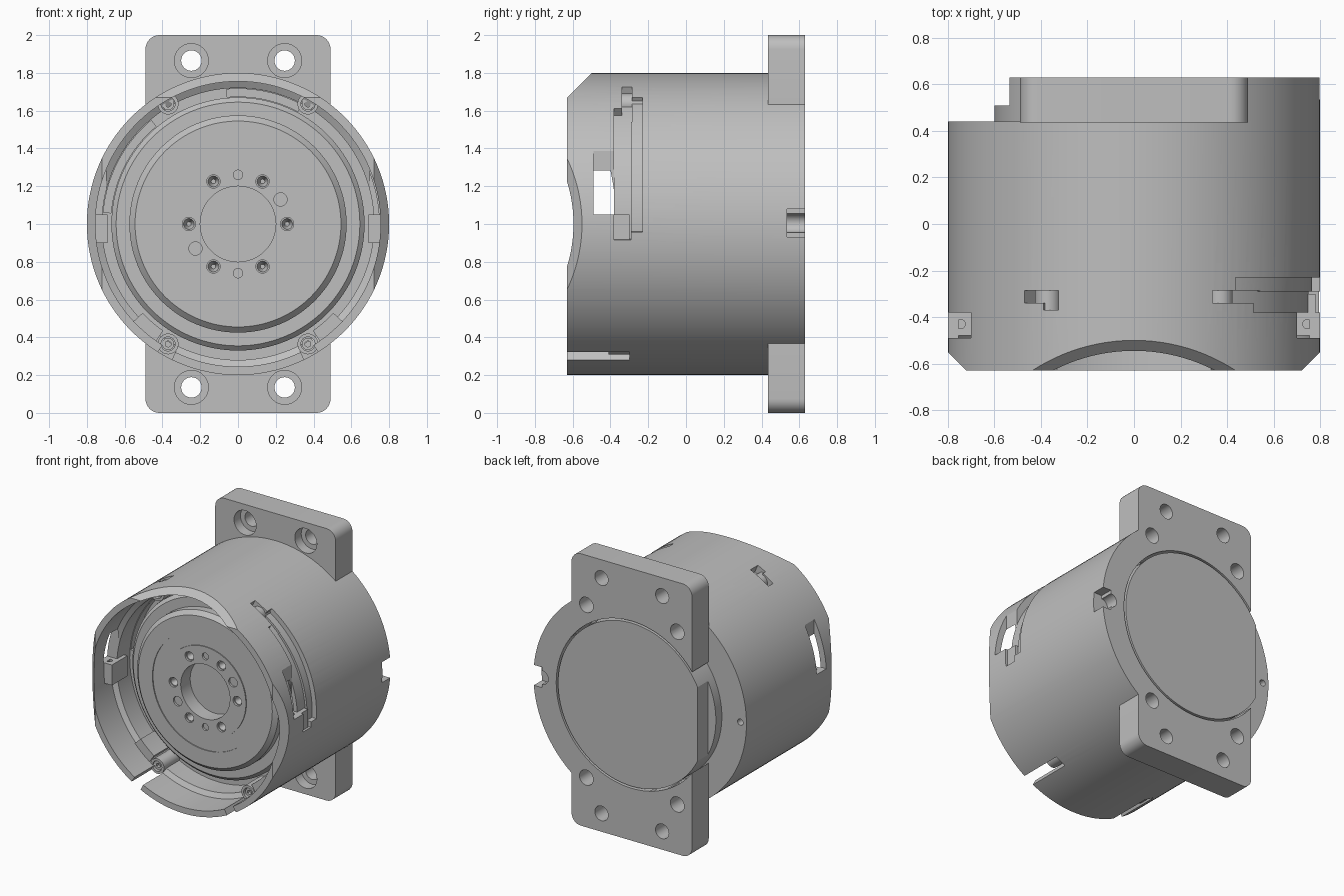
import bpy, bmesh
from math import sin, cos, pi, radians
from mathutils import Matrix, Vector

cube = bpy.data.objects.get("Cube")
if cube:
    bpy.data.objects.remove(cube)

grey = bpy.data.materials.new("machined_grey")
grey.use_nodes = True
COLOR = (0.52, 0.52, 0.52, 1)
grey.diffuse_color = COLOR
grey.node_tree.nodes["Principled BSDF"].inputs["Base Color"].default_value = COLOR


def finish(bm, name):
    bmesh.ops.recalc_face_normals(bm, faces=bm.faces)
    mesh = bpy.data.meshes.new(name)
    bm.to_mesh(mesh)
    bm.free()
    mesh.materials.append(grey)
    ob = bpy.data.objects.new(name, mesh)
    bpy.context.collection.objects.link(ob)
    return ob


def lathe(name, profile, a0=0, a1=360, steps=128):
    """Sweep an (r, y) profile about the motor axis, from a0 to a1 degrees."""
    bm = bmesh.new()
    full = a1 - a0 == 360
    count = steps if full else steps + 1
    rings = []
    for i in range(count):
        a = radians(a0 + (a1 - a0) * i / steps)
        rings.append([bm.verts.new((r * cos(a), y, 1 + r * sin(a))) for r, y in profile])
    n = len(profile)
    spans = n - 1 if profile[0][0] == 0 else n
    for i in range(steps):
        p, q = rings[i], rings[(i + 1) % count]
        for j in range(spans):
            k = (j + 1) % n
            bm.faces.new((p[j], p[k], q[k], q[j]))
    if not full:
        bm.faces.new(rings[0])
        bm.faces.new(rings[-1])
    bmesh.ops.remove_doubles(bm, verts=bm.verts, dist=1e-5)
    return finish(bm, name)


def arc_block(name, r0, r1, y0, y1, a0, a1, steps=32):
    return lathe(name, [(r0, y0), (r1, y0), (r1, y1), (r0, y1)], a0, a1, steps)


def box(name, lo, hi, matrix=Matrix()):
    lo, hi = Vector(lo), Vector(hi)
    bm = bmesh.new()
    bmesh.ops.create_cube(bm, size=1)
    for v in bm.verts:
        v.co = matrix @ (Vector([c * s for c, s in zip(v.co, hi - lo)]) + (lo + hi) / 2)
    return finish(bm, name)


def rod(name, x, z, r, y0, y1, r_end=None, sides=32):
    bm = bmesh.new()
    m = Matrix.Translation((x, (y0 + y1) / 2, z)) @ Matrix.Rotation(-pi / 2, 4, 'X')
    bmesh.ops.create_cone(bm, cap_ends=True, segments=sides, radius1=r,
                          radius2=r if r_end is None else r_end, depth=y1 - y0, matrix=m)
    return finish(bm, name)


def combine(target, tool, op='DIFFERENCE'):
    mod = target.modifiers.new("bool", 'BOOLEAN')
    mod.operation, mod.solver, mod.object = op, 'EXACT', tool
    bpy.context.view_layer.objects.active = target
    bpy.ops.object.modifier_apply(modifier=mod.name)
    bpy.data.objects.remove(tool)


# Housing shell with the stepped output hub inside its open front
housing = lathe("housing", [
    (0, .44), (.8, .44), (.8, -.63), (.755, -.63), (.755, -.4), (.72, -.38),
    (.72, -.23), (.67, -.23), (.67, -.27), (.645, -.295), (.575, -.295), (.575, -.35),
    (.545, -.38), (.43, -.38), (.43, -.373), (.33, -.373), (.33, -.38),
    (.2, -.38), (.2, -.27), (0, -.27)])

# Flat chamfers on the four sides of the front rim
for turn, dist in ((0, .919), (180, .919), (90, .955), (-90, .955)):
    m = (Matrix.Translation((0, 0, 1)) @ Matrix.Rotation(radians(turn), 4, 'Y')
         @ Matrix.Rotation(radians(45), 4, 'X'))
    combine(housing, box("cutter", (-1, -.4, dist), (1, .4, dist + .4), m))

# Long stepped groove on one side, short slot near the top
for r0, y0, y1, a0, a1 in ((.75, -.38, -.29, -6, 50), (.765, -.295, -.23, -3, 57),
                           (.75, -.34, -.285, 45, 65), (.7, -.34, -.285, 114, 126),
                           (.74, -.37, -.335, 114, 119)):
    combine(housing, arc_block("cutter", r0, .9, y0, y1, a0, a1))

# Curved pockets in the floor around the hub
for r0, r1, a0, a1 in ((.675, .715, 62, 95), (.675, .715, 130, 175)):
    combine(housing, arc_block("cutter", r0, r1, -.3, -.15, a0, a1))

# Side windows and the shelves under them
for s in (-1, 1):
    x0, x1 = sorted((s * .7, s * .9))
    combine(housing, box("cutter", (x0, -.49, 1.05), (x1, -.38, 1.42)))
    x0, x1 = sorted((s * .69, s * .78))
    shelf = box("window_shelf", (x0, -.48, .9), (x1, -.3, 1.05))
    bm = bmesh.new()
    bmesh.ops.create_cone(bm, cap_ends=True, segments=24, radius1=.02, radius2=.02, depth=.1,
                          matrix=Matrix.Translation((s * .745, -.43, 1.05)))
    combine(shelf, finish(bm, "cutter"))

# Rim gaps beside the two lower screws
for a in (-61, -119):
    combine(housing, arc_block("cutter", .725, .9, -.7, -.3, a - 3, a + 3, 6))

# Hub bolt circle
for i in range(6):
    a = i * pi / 3
    x, z = .26 * cos(a), 1 + .26 * sin(a)
    combine(housing, rod("cutter", x, z, .035, -.4, -.365))
    combine(housing, rod("cutter", x, z, .03, -.37, -.31, .012))
for a, r in ((90, .025), (270, .025), (30, .035), (210, .035)):
    a = radians(a)
    combine(housing, rod("cutter", .26 * cos(a), 1 + .26 * sin(a), r, -.4, -.365))

# Small hole in the lowered part of the rear face
combine(housing, rod("cutter", -.75, 1, .023, .38, .5))

# Screw bosses inside the rim
for sx in (-1, 1):
    for sz in (-1, 1):
        x, z = sx * .37, 1 + sz * .635
        boss = rod("screw_boss", x, z, .055, -.41, -.2)
        combine(boss, rod("cutter", x, z, .037, -.45, -.36))
        screw = rod("screw_head", x, z, .032, -.395, -.35)
        combine(screw, rod("cutter", x, z, .017, -.42, -.37, sides=6))

# Lugs joining the lower bosses to the rim
for a in (-49, -131):
    arc_block("rim_lug", .69, .76, -.41, -.22, a - 6, a + 6, 8)

# Rear mounting flange: rounded plate joined with a part ring
flange = box("mounting_flange", (-.49, .435, 0), (.49, .63, 2))
bm = bmesh.new()
bm.from_mesh(flange.data)
corners = [e for e in bm.edges if abs(e.verts[0].co.y - e.verts[1].co.y) > .1]
bmesh.ops.bevel(bm, geom=corners, offset=.075, segments=8, profile=.5, affect='EDGES')
bm.to_mesh(flange.data)
bm.free()
ring = lathe("rear_ring", [(0, .43), (.8, .43), (.8, .63), (0, .63)])
combine(ring, box("cutter", (-1, .3, 0), (-.47, .8, 2)))
combine(flange, ring, 'UNION')
combine(flange, rod("cutter", 0, 1, .615, .3, .8, sides=128))

# Flange bolt holes, counterbored from the front, and rear screw holes
for sx in (-1, 1):
    for sz in (-1, 1):
        x, z = sx * .247, 1 + sz * .865
        combine(flange, rod("cutter", x, z, .054, .3, .8))
        combine(flange, rod("cutter", x, z, .09, .3, .51))
        combine(flange, rod("cutter", sx * .37, 1 + sz * .635, .056, .5, .8))

# Cable notch at the rear edge
combine(flange, box("cutter", (.73, .535, .93), (.9, .8, 1.08)))
combine(flange, rod("cutter", .73, 1.005, .05, .535, .8))

# Rear cover with a flat on one side above a lower step
cover = lathe("rear_cover", [(0, .43), (.6, .43), (.6, .63), (0, .63)])
combine(cover, box("cutter", (-1, .51, 0), (-.535, .8, 2)))

# Smooth round walls, keep machined edges sharp
for ob in bpy.context.collection.objects:
    ob.select_set(ob.type == 'MESH' and grey.name in ob.data.materials)
bpy.context.view_layer.objects.active = housing
bpy.ops.object.shade_smooth_by_angle(angle=radians(25))
